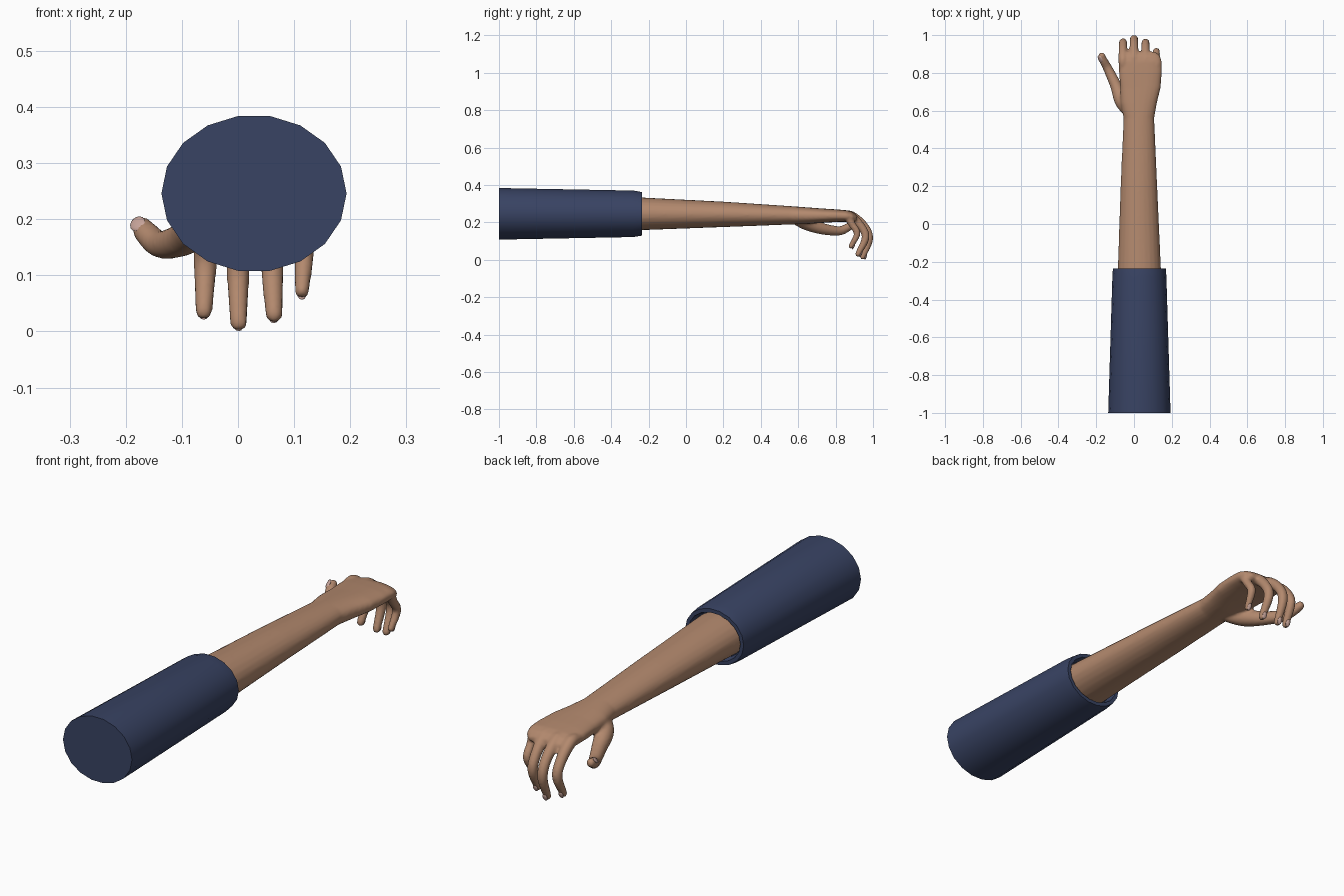
import bpy, bmesh, math
from mathutils import Vector, Matrix

if "Cube" in bpy.data.objects:
    bpy.data.objects.remove(bpy.data.objects["Cube"])


def material(name, rgb):
    m = bpy.data.materials.new(name)
    m.use_nodes = True
    m.diffuse_color = (*rgb, 1)
    m.node_tree.nodes["Principled BSDF"].inputs["Base Color"].default_value = (*rgb, 1)
    return m


skin = material("skin tan", (0.45, 0.25, 0.155))
navy = material("navy cloth", (0.04, 0.056, 0.125))
pink = material("nail pink", (0.6, 0.39, 0.34))


def finish(bm, name, mat):
    bmesh.ops.recalc_face_normals(bm, faces=bm.faces)
    mesh = bpy.data.meshes.new(name)
    bm.to_mesh(mesh)
    bm.free()
    mesh.materials.append(mat)
    obj = bpy.data.objects.new(name, mesh)
    bpy.context.collection.objects.link(obj)
    return obj


def smooth(obj, degrees):
    bpy.ops.object.select_all(action="DESELECT")
    obj.select_set(True)
    bpy.context.view_layer.objects.active = obj
    bpy.ops.object.shade_smooth_by_angle(angle=math.radians(degrees))


def loft(bm, rings):
    """Skin a list of point rings and cap both ends."""
    loops = [[bm.verts.new(p) for p in ring] for ring in rings]
    for a, b in zip(loops, loops[1:]):
        for i in range(len(a)):
            j = (i + 1) % len(a)
            bm.faces.new((a[i], a[j], b[j], b[i]))
    bm.faces.new(loops[0])
    bm.faces.new(loops[-1])


def oval(y, cx, cz, rx, rz, sides, power=1.0):
    """Oval cross-section across the arm; power below one squares it off."""
    def bend(v):
        return math.copysign(abs(v) ** power, v)
    angles = [2 * math.pi * i / sides for i in range(sides)]
    return [Vector((cx + rx * bend(math.cos(a)), y, cz + rz * bend(math.sin(a))))
            for a in angles]


def spline(keys, steps=5):
    """Smooth curve through (x, y, z, radius) keys."""
    k = [Vector(p) for p in keys]
    k = [2 * k[0] - k[1]] + k + [2 * k[-1] - k[-2]]
    out = []
    for a, b, c, d in zip(k, k[1:], k[2:], k[3:]):
        for s in range(steps):
            t = s / steps
            out.append(0.5 * (2 * b + (c - a) * t + (2 * a - 5 * b + 4 * c - d) * t * t
                              + (3 * b - a - 3 * c + d) * t ** 3))
    return out + [k[-2]]


def digit(bm, keys):
    """Tapered tube with a round tip."""
    pts = spline(keys)
    rings = []
    for i, p in enumerate(pts):
        tangent = (pts[min(i + 1, len(pts) - 1)] - pts[max(i - 1, 0)]).to_3d().normalized()
        side = Vector((1, 0, 0))
        side = (side - tangent * side.dot(tangent)).normalized()
        up = tangent.cross(side)
        rings.append([p.to_3d() + p.w * (side * math.cos(a) + up * math.sin(a))
                      for a in (2 * math.pi * n / 14 for n in range(14))])
    loft(bm, rings)
    bmesh.ops.create_uvsphere(bm, u_segments=14, v_segments=10, radius=pts[-1].w,
                              matrix=Matrix.Translation(pts[-1].to_3d()))


def nail(name, center, along, normal, width, length):
    """Thin oval plate lying on a fingertip."""
    n = Vector(normal).normalized()
    v = Vector(along)
    v = (v - n * v.dot(n)).normalized()
    frame = Matrix((v.cross(n), v, n)).transposed().to_4x4()
    bm = bmesh.new()
    bmesh.ops.create_uvsphere(bm, u_segments=14, v_segments=8, radius=1)
    bm.transform(Matrix.Translation(center) @ frame @ Matrix.Diagonal((width, length, 0.0048, 1)))
    smooth(finish(bm, name, pink), 60)


# Sleeve: closed at the shoulder end, with a recessed cuff opening
bm = bmesh.new()
sleeve = [(-1, 0.165, 0.140), (-0.28, 0.143, 0.126), (-0.235, 0.140, 0.118),
          (-0.235, 0.124, 0.102), (-0.27, 0.118, 0.094)]
loft(bm, [oval(y, 0.0285, 0.246, rx, rz, 18) for y, rx, rz in sleeve])
smooth(finish(bm, "sleeve", navy), 35)

# Forearm and palm
bm = bmesh.new()
sections = [(-0.33, 0.0285, 0.246, 0.118, 0.090, 1),
            (-0.23, 0.0285, 0.246, 0.114, 0.087, 1),
            (0.20, 0.026, 0.243, 0.097, 0.068, 1),
            (0.56, 0.026, 0.238, 0.081, 0.049, 0.95),
            (0.64, 0.025, 0.236, 0.096, 0.045, 0.85),
            (0.72, 0.034, 0.236, 0.107, 0.039, 0.8),
            (0.80, 0.034, 0.236, 0.113, 0.034, 0.75),
            (0.86, 0.034, 0.234, 0.113, 0.031, 0.75),
            (0.89, 0.032, 0.229, 0.106, 0.027, 0.8),
            (0.912, 0.025, 0.222, 0.090, 0.016, 0.9)]
loft(bm, [oval(y, cx, cz, rx, rz, 24, p) for y, cx, cz, rx, rz, p in sections])

# Fingers: name, root x, tip x, knuckle y, furthest y, tip y, tip z
fingers = [("index", -0.058, -0.061, 0.865, 0.962, 0.925, 0.037),
           ("middle", 0.000, 0.001, 0.875, 0.980, 0.945, 0.016),
           ("ring", 0.061, 0.064, 0.865, 0.960, 0.920, 0.031),
           ("little", 0.118, 0.114, 0.845, 0.915, 0.882, 0.072)]
for name, x0, x1, y0, y1, y2, z in fingers:
    r = 0.019 if name == "little" else 0.022
    drop = 0.205 - z
    digit(bm, [(x0, y0 - 0.04, 0.236, r),
               (x0, y0 + 0.01, 0.236, r + 0.003),
               (x0, y1 - 0.025, z + drop * 0.86, r),
               (x0, y1, z + drop * 0.50, r * 0.95),
               (x1, y2, z, r * 0.72)])
    bend = Vector((0, y2 - y1, -drop * 0.5)).normalized()
    out = Vector((0, -bend.z, bend.y))
    tip = Vector((x1, y2, z)) - bend * 0.006 + out * r * 0.68
    nail(name + "_nail", tip, bend, out, r * 0.5, 0.017)

# Thumb, reaching out to the side and curling up
digit(bm, [(-0.01, 0.58, 0.222, 0.030), (-0.062, 0.645, 0.196, 0.038),
           (-0.095, 0.73, 0.166, 0.031), (-0.137, 0.82, 0.155, 0.025),
           (-0.163, 0.868, 0.175, 0.022), (-0.170, 0.890, 0.185, 0.019)])
nail("thumb_nail", (-0.179, 0.873, 0.192), (-0.35, 0.75, 0.4), (-0.55, -0.45, 0.6), 0.015, 0.022)

# Fuse forearm, palm and digits into one soft skin
arm = finish(bm, "arm_and_hand", skin)
remesh = arm.modifiers.new("fuse", "REMESH")
remesh.mode = "VOXEL"
remesh.voxel_size = 0.0065
remesh.use_smooth_shade = True
soften = arm.modifiers.new("soften", "SMOOTH")
soften.factor = 0.5
soften.iterations = 5
